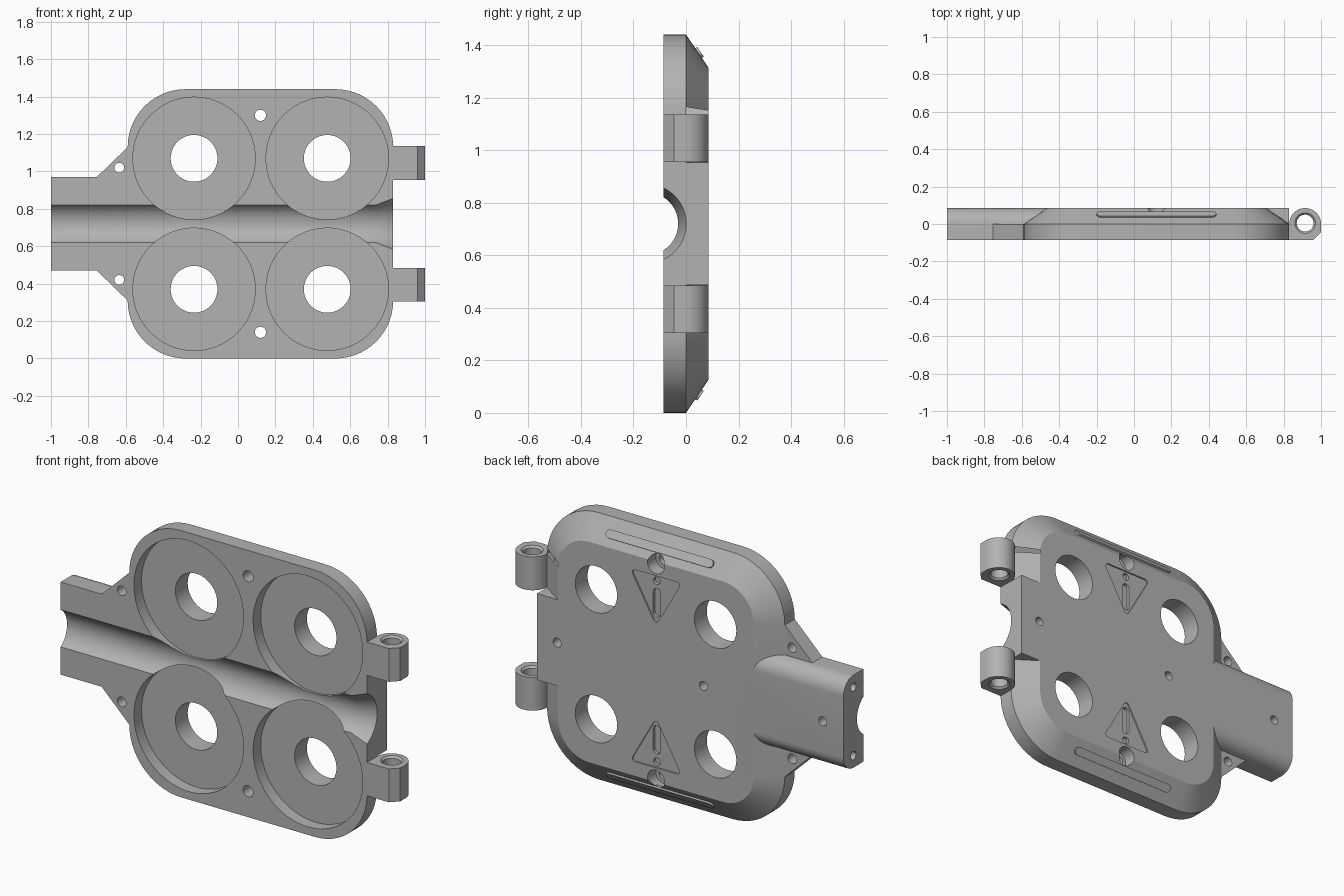
import bpy, bmesh, math
from mathutils import Vector

if "Cube" in bpy.data.objects:
    bpy.data.objects.remove(bpy.data.objects["Cube"])

MID = 0.72                      # height of the mirror plane
FRONT, BACK = -0.085, 0.085

grey = bpy.data.materials.new("grey")
grey.diffuse_color = (0.45, 0.45, 0.45, 1)
grey.use_nodes = True
grey.node_tree.nodes["Principled BSDF"].inputs["Base Color"].default_value = grey.diffuse_color


def loft(name, rings):
    """Closed solid through rings of equal point count."""
    bm = bmesh.new()
    vs = [[bm.verts.new(p) for p in r] for r in rings]
    n = len(vs[0])
    for a, b in zip(vs, vs[1:]):
        for i in range(n):
            j = (i + 1) % n
            bm.faces.new((a[i], a[j], b[j], b[i]))
    bm.faces.new(vs[0][::-1])
    bm.faces.new(vs[-1])
    bmesh.ops.recalc_face_normals(bm, faces=bm.faces)
    me = bpy.data.meshes.new(name)
    bm.to_mesh(me)
    bm.free()
    me.materials.append(grey)
    ob = bpy.data.objects.new(name, me)
    bpy.context.collection.objects.link(ob)
    return ob


def place(p, axis, d):
    """Put a 2D point on a plane across the axis."""
    u, v = p
    return {"x": (d, u, v), "y": (u, d, v), "z": (u, v, d)}[axis]


def prism(name, pts, axis, a, b):
    return loft(name, [[place(p, axis, d) for p in pts] for d in (a, b)])


def arc(cx, cy, r, a0, a1, n):
    return [(cx + r * math.cos(math.radians(a0 + (a1 - a0) * i / n)),
             cy + r * math.sin(math.radians(a0 + (a1 - a0) * i / n))) for i in range(n + 1)]


def circle(cx, cy, r, n=48):
    return arc(cx, cy, r, 0, 360, n)[:-1]


def turned(name, c, axis, stops, n=48):
    """Round solid from (position, radius) stops."""
    return loft(name, [[place(p, axis, d) for p in circle(*c, r, n)] for d, r in stops])


def rounded(x0, x1, z0, z1, r, n=14):
    return (arc(x1 - r, z1 - r, r, 0, 90, n) + arc(x0 + r, z1 - r, r, 90, 180, n)
            + arc(x0 + r, z0 + r, r, 180, 270, n) + arc(x1 - r, z0 + r, r, 270, 360, n))


def combine(base, tool, op):
    m = base.modifiers.new("bool", "BOOLEAN")
    m.object, m.operation, m.solver = tool, op, "EXACT"
    bpy.context.view_layer.objects.active = base
    bpy.ops.object.modifier_apply(modifier=m.name)
    bpy.data.objects.remove(tool)


def add(tool):
    combine(body, tool, "UNION")


def cut(tool):
    combine(body, tool, "DIFFERENCE")


def flip(z, s):
    return MID + s * (z - MID)


# Rounded plate with a bevelled back
outer = rounded(-0.59, 0.83, 0, 1.44, 0.31)
inner = rounded(-0.465, 0.705, 0.125, 1.315, 0.185)
body = loft("body", [[place(p, "y", d) for p in ring]
                     for ring, d in ((outer, FRONT), (outer, 0), (inner, BACK))])

# Full-depth block between the hinges
add(prism("hinge_side_block", [(0.6, 0.487), (0.83, 0.487), (0.83, 0.953), (0.6, 0.953)],
          "y", FRONT, BACK))

# Tail with rounded back edges
tail = ([(FRONT, 0.47), (0, 0.47)] + arc(0, 0.555, 0.085, -90, 0, 10)[1:]
        + arc(0, 0.885, 0.085, 0, 90, 10) + [(FRONT, 0.97)])
add(prism("tail", tail, "x", -1.0, -0.35))

for s in (1, -1):
    # Triangular gussets beside the tail
    add(prism("gusset", [(x, flip(z, s)) for x, z in
                         ((-0.755, 0.97), (-0.755, 0.95), (-0.5, 0.95), (-0.5, 1.13), (-0.59, 1.13))],
              "y", FRONT, 0))
    # Hinge knuckles
    knuckle = ([(0.78, 0), (0.78, FRONT), (0.96, FRONT), (1.0, -0.045)]
               + arc(0.915, 0, 0.085, 0, 180, 24))
    add(prism("knuckle", knuckle, "z", flip(0.955, s), flip(1.135, s)))

# Lengthwise channel, flared at the hinge side
cut(turned("channel", (-0.149, MID), "x",
           [(-1.1, 0.119), (0.735, 0.119), (0.83, 0.15), (0.9, 0.173)], 96))

for s in (1, -1):
    # Round pockets with through openings
    for x in (-0.235, 0.477):
        c = (x, flip(1.07, s))
        cut(turned("pocket", c, "y", [(-0.2, 0.327), (-0.02, 0.327)], 96))
        cut(turned("opening", c, "y", [(-0.2, 0.125), (0.2, 0.125)], 64))
    # Screw holes with counterbores
    c = (0.12, flip(1.3, s))
    cut(turned("screw_hole", c, "y", [(-0.2, 0.03), (0.2, 0.03)], 32))
    cut(turned("counterbore", c, "y", [(0.015, 0.05), (0.2, 0.05)], 32))
    # Gusset holes
    cut(turned("gusset_hole", (-0.635, flip(1.02, s)), "y", [(-0.2, 0.026), (0.2, 0.026)], 32))
    # Hinge bores with countersunk ends
    z0, z1 = sorted((flip(0.955, s), flip(1.135, s)))
    cut(turned("hinge_bore", (0.915, 0.005), "z",
               [(z0 - 0.01, 0.065), (z0 + 0.01, 0.045), (z1 - 0.01, 0.045), (z1 + 0.01, 0.065)]))
    # Blind holes in the tail end
    cut(turned("tail_end_hole", (0, MID + s * 0.185), "x", [(-1.1, 0.022), (-0.85, 0.022)], 24))
    # Engraved warning triangle with a bar and a dot
    tri = []
    for cx, cz, a in ((0.245, 1.222, -30), (-0.005, 1.222, 90), (0.12, 1.003, 210)):
        tri += arc(cx, cz, 0.016, a, a + 120, 6)
    cut(prism("triangle", [(x, flip(z, s)) for x, z in tri], "y", 0.077, 0.12))
    bar = arc(0.12, 1.145, 0.022, 0, 180, 10) + arc(0.12, 1.035, 0.022, 180, 360, 10)
    cut(prism("mark_bar", [(x, flip(z, s)) for x, z in bar], "y", 0.06, 0.12))
    cut(turned("mark_dot", (0.12, flip(1.208, s)), "y", [(0.06, 0.02), (0.12, 0.02)], 24))

# Blind holes along the back centre line
for x in (0.71, -0.163, -0.876):
    cut(turned("back_hole", (x, MID), "y", [(0.02, 0.024), (0.12, 0.024)], 24))

# Raised grip bars on the bevels
along = Vector((0, 0.085, -0.125)).normalized()
out = Vector((0, 0.125, 0.085)).normalized()
base = Vector((0, 0.048, 1.44 - 0.048 * 0.125 / 0.085))
outline = arc(0.418, 0, 0.022, -90, 90, 10) + arc(-0.178, 0, 0.022, 90, 270, 10)
grips = []
for s, label in ((1, "upper"), (-1, "lower")):
    rings = []
    for h in (-0.01, 0.009):
        ps = [base + along * v + out * h + Vector((u, 0, 0)) for u, v in outline]
        rings.append([(p.x, p.y, flip(p.z, s)) for p in ps])
    grips.append(loft(label + "_grip_bar", rings))

# Smooth round walls, keep edges crisp
for ob in [body] + grips:
    bpy.ops.object.select_all(action="DESELECT")
    ob.select_set(True)
    bpy.context.view_layer.objects.active = ob
    bpy.ops.object.shade_smooth_by_angle(angle=math.radians(25))
